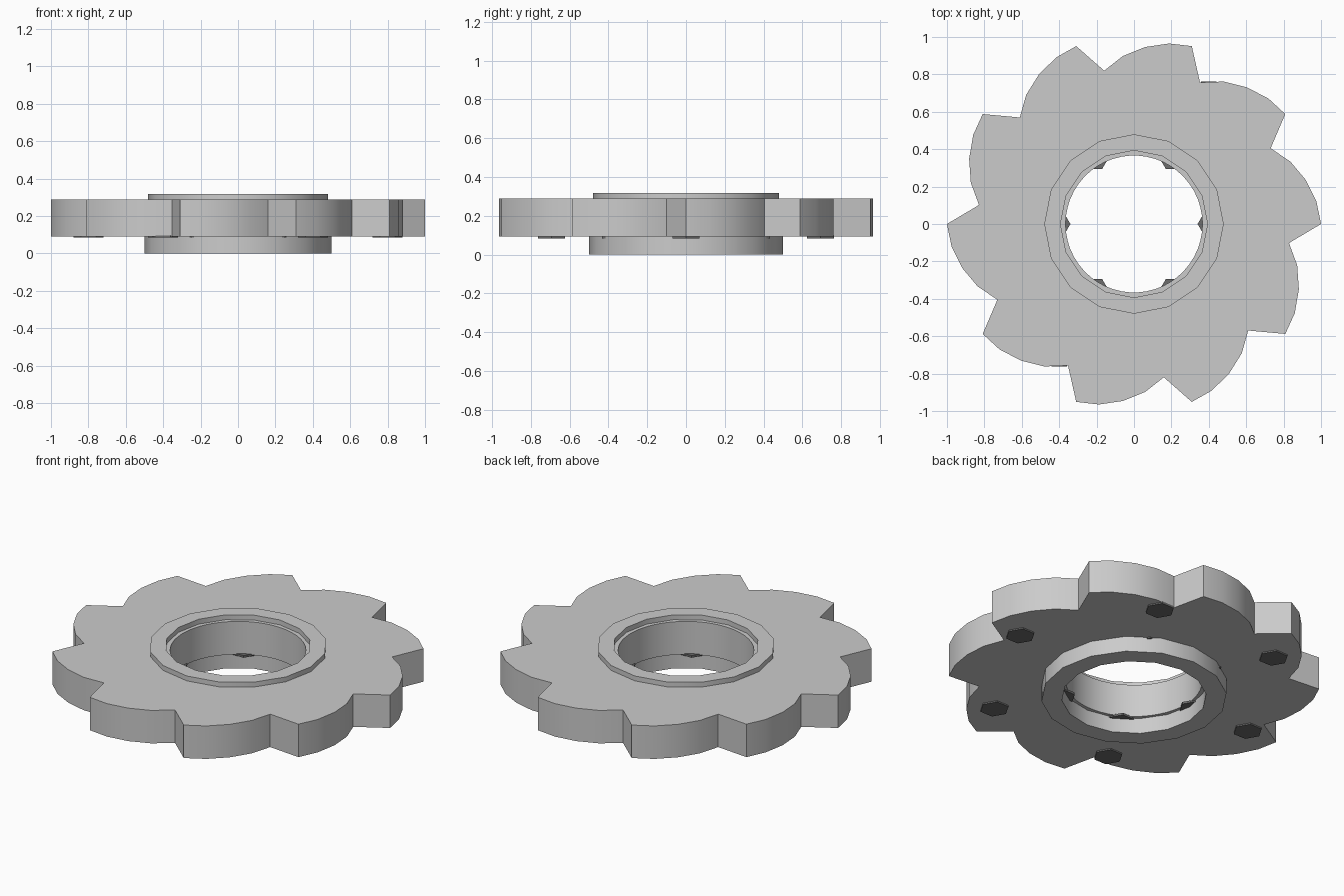
import bpy, bmesh
from math import sin, cos, radians, pi

if "Cube" in bpy.data.objects:
    bpy.data.objects.remove(bpy.data.objects["Cube"])


def polar(r, deg):
    return (r * cos(radians(deg)), r * sin(radians(deg)))


def circle(r, n):
    return [polar(r, 360 * i / n) for i in range(n)]


def ring(name, outer, inner, z0, z1):
    """Flat ring between two matching outlines, given thickness from z0 to z1."""
    bm = bmesh.new()
    loops = [[bm.verts.new((x, y, z)) for x, y in pts]
             for pts, z in ((outer, z0), (outer, z1), (inner, z1), (inner, z0))]
    n = len(outer)
    for a, b in zip(loops, loops[1:] + loops[:1]):
        for i in range(n):
            j = (i + 1) % n
            bm.faces.new((a[i], a[j], b[j], b[i]))
    bmesh.ops.recalc_face_normals(bm, faces=bm.faces)
    mesh = bpy.data.meshes.new(name)
    bm.to_mesh(mesh)
    bm.free()
    obj = bpy.data.objects.new(name, mesh)
    bpy.context.collection.objects.link(obj)
    bpy.ops.object.select_all(action='DESELECT')
    obj.select_set(True)
    bpy.context.view_layer.objects.active = obj
    bpy.ops.object.shade_smooth_by_angle(angle=radians(30))
    return obj


# Toothed wheel: ten swept teeth, each from tip to valley
tooth = [(1.0, 0), (0.983, 7), (0.948, 14.4), (0.9, 21.8), (0.835, 29)]
outline = [polar(r, 36 * k + a) for k in range(10) for r, a in tooth]
ring("toothed_wheel", outline, circle(0.366, 50), 0.092, 0.288)

# Lower hub and raised upper collar
ring("lower_hub", circle(0.5, 16), circle(0.39, 16), 0.0, 0.092)
ring("upper_collar", circle(0.48, 16), circle(0.393, 16), 0.288, 0.317)

# Dark hexagonal bolt heads under the wheel, in two circles of six
dark = bpy.data.materials.new("dark_metal")
dark.diffuse_color = (0.15, 0.15, 0.15, 1)
dark.use_nodes = True
dark.node_tree.nodes["Principled BSDF"].inputs["Base Color"].default_value = dark.diffuse_color
for label, radius in (("outer", 0.8), ("inner", 0.42)):
    for k in range(6):
        x, y = polar(radius, 60 * k)
        bpy.ops.mesh.primitive_cylinder_add(
            vertices=6, radius=0.08, depth=0.013,
            location=(x, y, 0.0905), rotation=(0, 0, pi / 2))
        bolt = bpy.context.object
        bolt.name = f"{label}_bolt_{k + 1}"
        bolt.data.materials.append(dark)
